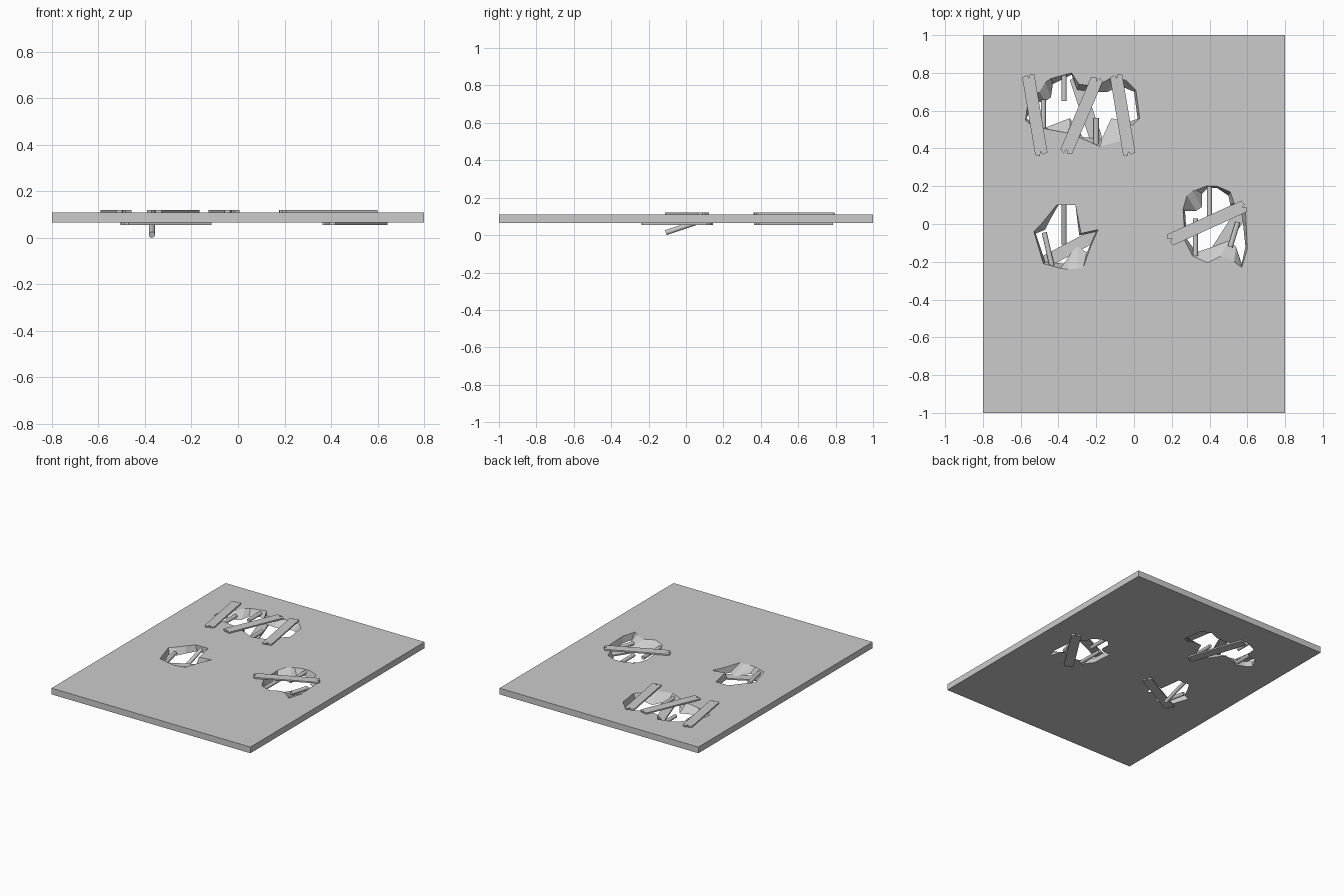
import bpy, bmesh, math
from mathutils import Vector

if "Cube" in bpy.data.objects:
    bpy.data.objects.remove(bpy.data.objects["Cube"])

Z0, Z1 = 0.065, 0.11          # slab underside and top
T = 0.01                      # plank thickness


def finish(bm, name):
    bmesh.ops.recalc_face_normals(bm, faces=bm.faces[:])
    me = bpy.data.meshes.new(name)
    bm.to_mesh(me)
    bm.free()
    ob = bpy.data.objects.new(name, me)
    bpy.context.collection.objects.link(ob)
    return ob


# Broken holes: each row is top-edge x, y and bottom-edge x, y
hole_left = [
    (-.53, -.04, -.52, -.05), (-.50, -.01, -.47, -.03), (-.45, .05, -.44, .03),
    (-.41, .10, -.40, .10), (-.31, .10, -.31, .10), (-.28, -.05, -.29, -.06),
    (-.19, -.03, -.20, -.04), (-.23, -.12, -.24, -.13), (-.27, -.235, -.25, -.15),
    (-.30, -.235, -.30, -.12), (-.35, -.24, -.33, -.15), (-.39, -.235, -.37, -.21),
    (-.48, -.21, -.47, -.20)]
hole_back = [
    (-.575, .55, -.57, .56), (-.56, .66, -.53, .64), (-.50, .70, -.47, .65),
    (-.47, .75, -.44, .67), (-.44, .77, -.43, .74), (-.33, .80, -.33, .79),
    (-.29, .74, -.30, .71), (-.20, .73, -.20, .70), (-.11, .78, -.14, .70),
    (-.04, .76, -.07, .73), (.01, .71, .00, .70), (.03, .56, .02, .55),
    (-.01, .52, -.03, .54), (-.07, .44, -.12, .56), (-.18, .41, -.17, .45),
    (-.27, .45, -.27, .46), (-.34, .48, -.34, .56), (-.45, .50, -.47, .51),
    (-.54, .52, -.53, .53)]
hole_right = [
    (.26, .08, .27, .07), (.28, .15, .33, .07), (.31, .175, .36, .09),
    (.33, .18, .36, .16), (.38, .20, .39, .19), (.44, .20, .44, .19),
    (.51, .17, .50, .15), (.53, .11, .51, .10), (.59, .08, .57, .07),
    (.60, -.13, .59, -.12), (.57, -.23, .57, -.21), (.53, -.20, .54, -.12),
    (.46, -.17, .50, -.09), (.39, -.205, .42, -.12), (.31, -.17, .33, -.15),
    (.27, -.09, .28, -.08)]

# Slab: outer rectangle and hole rims, filled top and bottom, walls between
bm = bmesh.new()
rect = [(x, y, x, y) for x, y in ((-.8, -1), (.8, -1), (.8, 1), (-.8, 1))]
rims = {0: [], 1: []}
for loop in (rect, hole_left, hole_back, hole_right):
    top = [bm.verts.new((p[0], p[1], Z1)) for p in loop]
    bot = [bm.verts.new((p[2], p[3], Z0)) for p in loop]
    for i in range(len(loop)):
        j = (i + 1) % len(loop)
        bm.faces.new((top[i], top[j], bot[j], bot[i]))
        rims[1].append(bm.edges.get((top[i], top[j])))
        rims[0].append(bm.edges.get((bot[i], bot[j])))
for k in (0, 1):
    bmesh.ops.triangle_fill(bm, edges=rims[k], use_beauty=True,
                            normal=(0, 0, 1 if k else -1))
finish(bm, "floor_slab")


# Planks with splintered ends
def plank(name, a, b, z, w=0.066):
    a, b = Vector(a), Vector(b)
    d = (b - a).normalized()
    n = Vector((-d.y, d.x)) * w / 2
    jag = [(-1, 0), (-.3, .008), (-.05, -.014), (.2, .004), (1, -.004)]
    pts = [b + n * s + d * e for s, e in jag]
    pts += [a - n * s - d * e for s, e in jag]
    bm = bmesh.new()
    f = bm.faces.new([bm.verts.new((p.x, p.y, z)) for p in pts])
    r = bmesh.ops.extrude_face_region(bm, geom=[f])
    bmesh.ops.translate(bm, vec=(0, 0, T),
                        verts=[v for v in r["geom"] if isinstance(v, bmesh.types.BMVert)])
    finish(bm, name)


for i, (a, b) in enumerate([((-.56, .785), (-.49, .37)), ((-.195, .77), (-.36, .38)),
                            ((-.095, .785), (-.025, .37)), ((.19, -.085), (.585, .095))]):
    plank(f"top_plank_{i + 1}", a, b, Z1)
for i, (a, b) in enumerate([((-.49, -.21), (-.13, -.02)), ((-.31, .775), (-.175, .375)),
                            ((.615, .13), (.39, -.22))]):
    plank(f"under_plank_{i + 1}", a, b, Z0 - T)


# Reinforcing rods poking from the broken edges
def rod(name, a, b, r=0.0135):
    a, b = Vector(a), Vector(b)
    d = b - a
    bm = bmesh.new()
    bmesh.ops.create_cone(bm, cap_ends=True, segments=12, radius1=r, radius2=r, depth=d.length)
    m = d.to_track_quat('Z', 'Y').to_matrix().to_4x4()
    m.translation = (a + b) / 2
    bmesh.ops.transform(bm, matrix=m, verts=bm.verts[:])
    ob = finish(bm, name)
    bpy.ops.object.select_all(action='DESELECT')
    ob.select_set(True)
    bpy.context.view_layer.objects.active = ob
    bpy.ops.object.shade_smooth_by_angle(angle=math.radians(40))


M = (Z0 + Z1) / 2
for i, (a, b) in enumerate([
        ((-.37, .115, M), (-.37, -.108, .013)), ((-.475, -.045, M), (-.435, -.22, M)),
        ((-.37, .80, M), (-.37, .65, M)), ((-.20, .40, M), (-.20, .56, M)),
        ((-.48, .49, M), (-.48, .66, M)), ((.40, .205, M), (.40, .03, M)),
        ((.325, -.17, M), (.325, .03, M)), ((.55, .01, M), (.51, -.12, M))]):
    rod(f"rod_{i + 1}", a, b)
